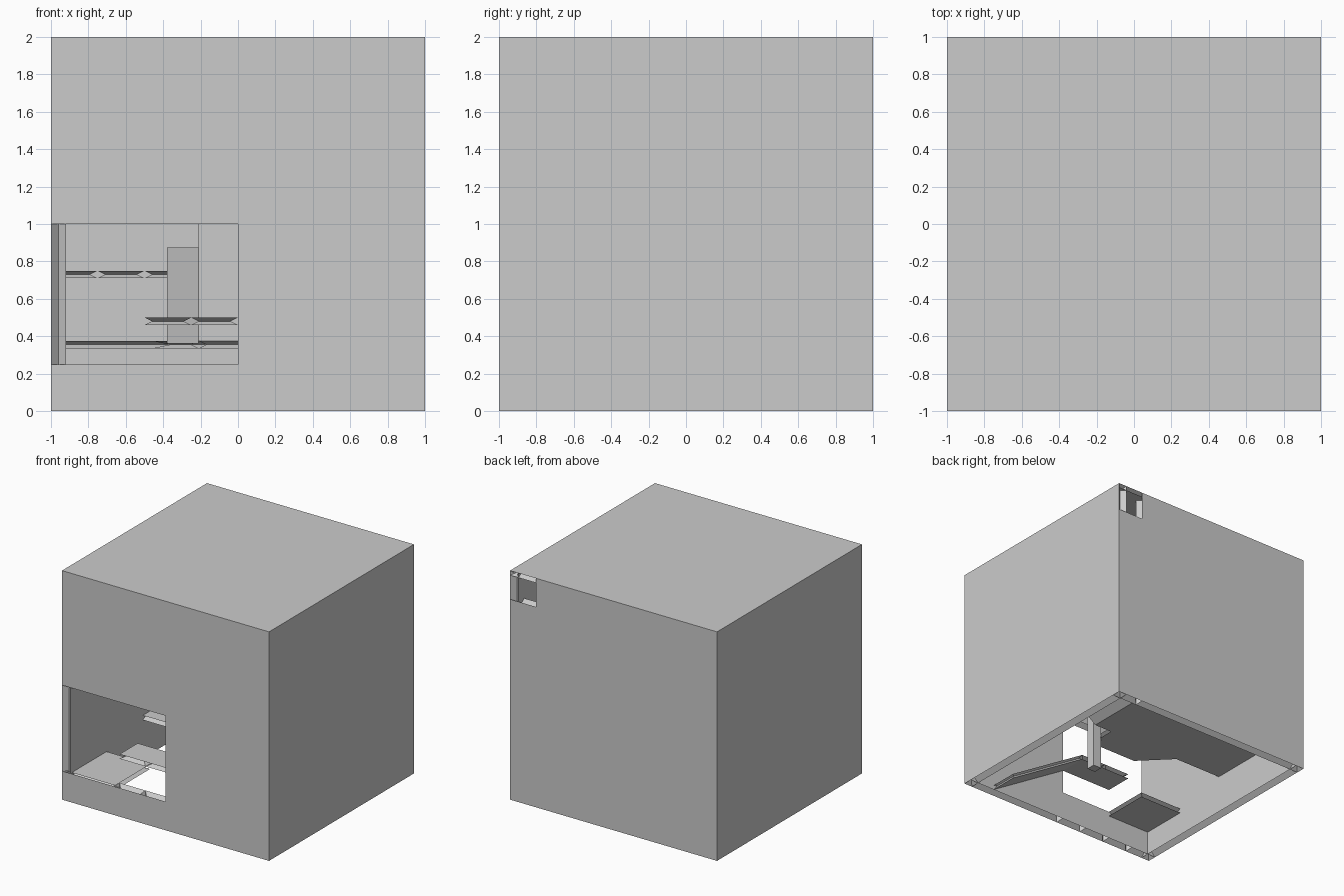
import bpy, bmesh
from mathutils import Vector

if "Cube" in bpy.data.objects:
    bpy.data.objects.remove(bpy.data.objects["Cube"])


def inset(pts, d):
    # shrink a convex counter-clockwise outline by d
    out, n = [], len(pts)
    for i in range(n):
        a, b, c = (Vector(pts[j % n]) for j in (i - 1, i, i + 1))
        e, f = (b - a).normalized(), (c - b).normalized()
        n1, n2 = Vector((-e.y, e.x)), Vector((-f.y, f.x))
        out.append(b + (n1 + n2) * d / (1 + n1.dot(n2)))
    return out


def slab(name, pts, place, groove=0.04):
    # panel with a V groove around its rim; place(u, v, t) maps to 3D, t = 0..1
    bm = bmesh.new()
    loops = []
    for outline, t in ((pts, 0), (inset(pts, groove), 0.5), (pts, 1)):
        loops.append([bm.verts.new(place(p[0], p[1], t)) for p in outline])
    n = len(pts)
    bm.faces.new(loops[0])
    bm.faces.new(loops[2])
    for lo, hi in zip(loops, loops[1:]):
        for i in range(n):
            j = (i + 1) % n
            bm.faces.new((lo[i], lo[j], hi[j], hi[i]))
    bmesh.ops.recalc_face_normals(bm, faces=bm.faces)
    me = bpy.data.meshes.new(name)
    bm.to_mesh(me)
    bm.free()
    ob = bpy.data.objects.new(name, me)
    bpy.context.collection.objects.link(ob)
    return ob


def rect(u0, u1, v0, v1):
    return [(u0, v0), (u1, v0), (u1, v1), (u0, v1)]


WALL, DECK = 0.08, 0.04


def wall_x(name, x0, x1, z0, z1, y):
    # wall running along x, y is its lower face
    return slab(name, rect(x0, x1, z0, z1), lambda u, v, t: (u, y + t * WALL, v))


def wall_y(name, x):
    return slab(name, rect(-1, 1, 0, 2), lambda u, v, t: (x + t * WALL, u, v))


def deck(name, pts, top):
    return slab(name, pts, lambda u, v, t: (u, v, top - DECK + t * DECK))


def ramp(name, x0, z0, x1, z1, y0, y1):
    def place(u, v, t):
        return (u, v, z0 + (z1 - z0) * (u - x0) / (x1 - x0) - DECK * (1 - t))
    lo, hi = sorted((x0, x1))
    return slab(name, rect(lo, hi, y0, y1), place, 0.02)


# outer shell
wall_y("left_wall", -1)
wall_y("right_wall", 1 - WALL)
wall_x("front_wall_right", 0, 1, 0, 2, -1)
wall_x("front_wall_upper", -1, 0, 1, 2, -1)
for i in range(4):
    wall_x("front_sill", -1 + i * 0.25, -0.75 + i * 0.25, 0, 0.25, -1)
wall_x("back_wall", -1, 0.75, 0, 2, 1 - WALL)
wall_x("back_wall_under_window", 0.75, 1, 0, 1.75, 1 - WALL)
deck("roof", rect(-1, 1, -1, 1), 2)

# entry landing behind the front opening
deck("landing", rect(-0.98, -0.5, -0.98, -0.5), 0.25)

# front step deck with its ramp from the ground
for x in (-0.5, -0.25):
    deck("step_deck", rect(x, x + 0.25, -0.92, -0.67), 0.5)
ramp("front_ramp", 0.75, 0.04, 0, 0.5, -0.92, -0.67)

# main deck with a cut corner
deck("main_deck", rect(-0.96, 0.42, 0, 0.48), 0.375)
deck("main_deck_corner", [(-0.46, 0), (-0.21, -0.25), (-0.21, 0)], 0.375)
deck("main_deck_front", rect(-0.21, 0.25, -0.25, 0), 0.375)

# inner wall and diagonal half wall on the main deck
wall_x("inner_wall", -0.21, 0.25, 0.375, 1.375, -0.25)
slab("diagonal_half_wall",
     [(-0.38, -0.08), (-0.21, -0.25), (-0.21, -0.14), (-0.325, -0.025)],
     lambda u, v, t: (u, v, 0.36 + t * 0.515), 0)

# support post
slab("post", rect(0.24, 0.32, -0.22, -0.14), lambda u, v, t: (u, v, 0.05 + t * 0.65), 0)

# upper ramp and upper deck
ramp("upper_ramp", 0.42, 0.375, 0.92, 0.75, 0, 0.48)
for i in range(8):
    x = -1 + i * 0.25
    deck("upper_deck", rect(max(x, -0.98), min(x + 0.25, 0.98), 0.5, 0.94), 0.75)
